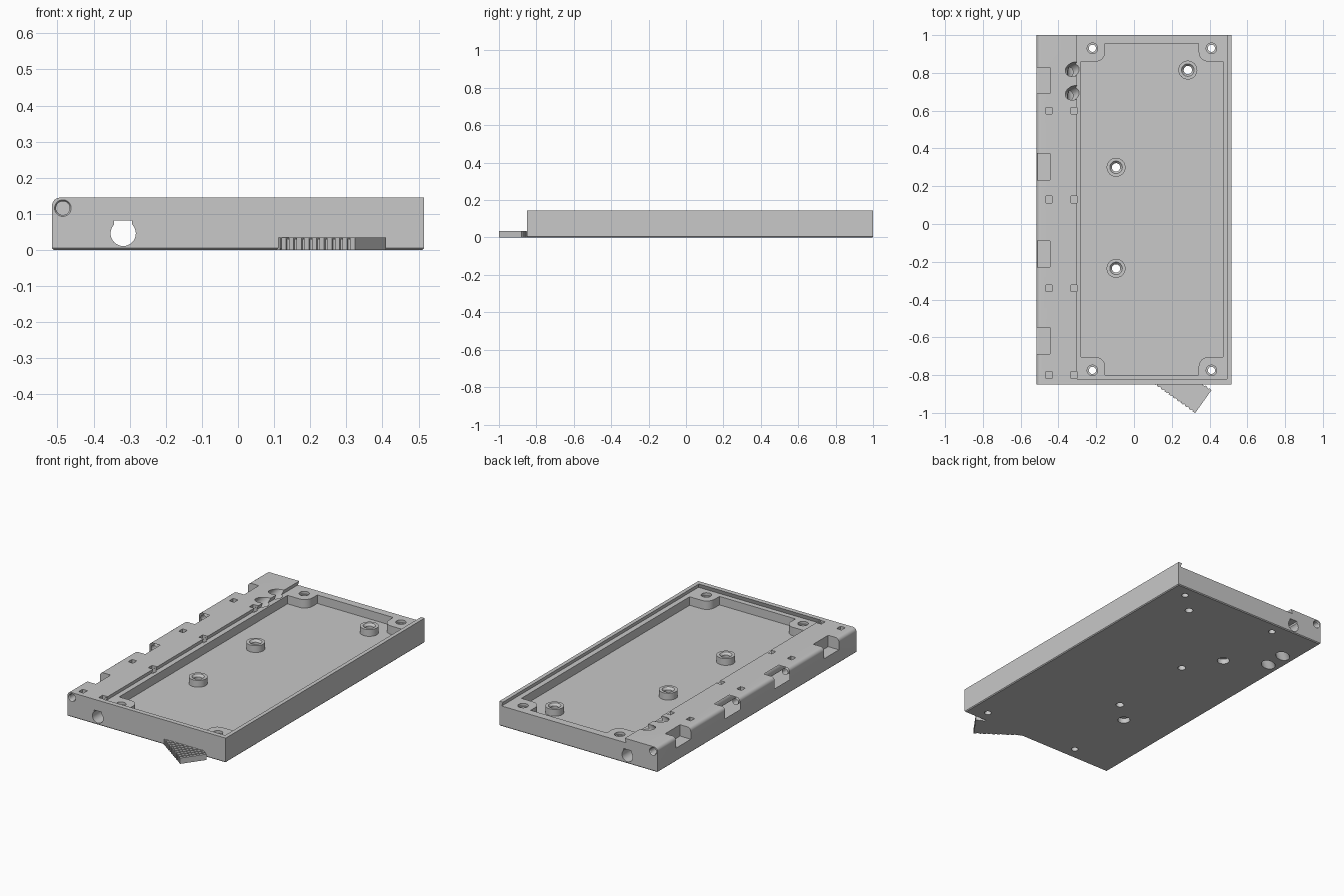
import bpy, bmesh
from math import cos, sin, pi, radians
from mathutils import Vector, Matrix

old = bpy.data.objects.get("Cube")
if old:
    bpy.data.objects.remove(old)

grey = bpy.data.materials.new("matte grey")
grey.use_nodes = True
GREY = (0.58, 0.58, 0.58, 1)
grey.diffuse_color = GREY
grey.node_tree.nodes["Principled BSDF"].inputs["Base Color"].default_value = GREY


def finish(name, bm):
    bmesh.ops.recalc_face_normals(bm, faces=bm.faces)
    mesh = bpy.data.meshes.new(name)
    bm.to_mesh(mesh)
    bm.free()
    mesh.materials.append(grey)
    ob = bpy.data.objects.new(name, mesh)
    bpy.context.collection.objects.link(ob)
    return ob


def add_box(bm, x0, x1, y0, y1, z0, z1):
    size = Matrix.Diagonal((x1 - x0, y1 - y0, z1 - z0, 1))
    mid = Matrix.Translation(((x0 + x1) / 2, (y0 + y1) / 2, (z0 + z1) / 2))
    bmesh.ops.create_cube(bm, size=1, matrix=mid @ size)


def box(name, *bounds):
    bm = bmesh.new()
    add_box(bm, *bounds)
    return finish(name, bm)


def rod(name, a, b, r1, r2=None):
    a, b = Vector(a), Vector(b)
    turn = (b - a).to_track_quat("Z", "Y").to_matrix().to_4x4()
    bm = bmesh.new()
    bmesh.ops.create_cone(bm, cap_ends=True, segments=32, radius1=r1,
                          radius2=r1 if r2 is None else r2, depth=(b - a).length,
                          matrix=Matrix.Translation((a + b) / 2) @ turn)
    return finish(name, bm)


def prism(name, points, z0, z1):
    bm = bmesh.new()
    face = bm.faces.new([bm.verts.new((x, y, z0)) for x, y in points])
    top = bmesh.ops.extrude_face_region(bm, geom=[face])["geom"]
    bmesh.ops.translate(bm, vec=(0, 0, z1 - z0),
                        verts=[v for v in top if isinstance(v, bmesh.types.BMVert)])
    return finish(name, bm)


def combine(target, tool, operation="DIFFERENCE"):
    mod = target.modifiers.new("boolean", "BOOLEAN")
    mod.operation, mod.solver, mod.object = operation, "EXACT", tool
    bpy.ops.object.select_all(action="DESELECT")
    target.select_set(True)
    bpy.context.view_layer.objects.active = target
    bpy.context.view_layer.update()
    bpy.ops.object.modifier_apply(modifier=mod.name)
    bpy.data.objects.remove(tool)


LEFT, RIGHT, FRONT, BACK, TOP = -0.515, 0.515, -0.85, 1.0, 0.145
LEDGE, FLOOR, POST = 0.12, 0.07, 0.11

# Case block: rounded hinge edge, fine bevel round the base
bm = bmesh.new()
add_box(bm, LEFT, RIGHT, FRONT, BACK, 0, TOP)
hinge = [e for e in bm.edges if all(v.co.x < 0 and v.co.z > 0.1 for v in e.verts)]
bmesh.ops.bevel(bm, geom=hinge, offset=0.022, segments=6, profile=0.5, affect="EDGES")
base = [e for e in bm.edges if all(v.co.z < 0.01 for v in e.verts)]
bmesh.ops.bevel(bm, geom=base, offset=0.005, segments=1, affect="EDGES")
case = finish("case", bm)

# Dovetail slot for the arm; its frame runs x from the arm's tip inward
arm_frame = Matrix.Translation((0.367, -0.94, 0)) @ Matrix.Rotation(radians(144.5), 4, "Z")
bm = bmesh.new()
add_box(bm, -0.4, 0.712, -0.5, 0.5, -0.01, 0.037)
for v in bm.verts:
    v.co.y *= 0.226 if v.co.z > 0 else 0.145
bm.transform(arm_frame)
combine(case, finish("arm_slot", bm))

# Undercut lid channel, open at the back
bm = bmesh.new()
add_box(bm, -0.30, 0.49, -0.82, 1.1, LEDGE, TOP + 0.005)
for v in bm.verts:
    if v.co.z < TOP:
        v.co.x += 0.01 if v.co.x > 0 else -0.01
        v.co.y -= 0.01
combine(case, finish("lid_channel", bm))

# Main cavity, leaving rounded screw bosses in the corners
cx, cy, hx, hy, bx, by, r = 0.095, 0.0775, 0.375, 0.8775, 0.2475, 0.7825, 0.05
corner = [(hx, by)]
for i in range(7):
    a = 1.5 * pi - i * pi / 12
    corner.append((bx + r + r * cos(a), by + r + r * sin(a)))
corner.append((bx, hy))
outline = []
for sx, sy in ((1, 1), (-1, 1), (-1, -1), (1, -1)):
    quarter = corner if sx * sy > 0 else corner[::-1]
    outline += [(cx + sx * x, cy + sy * y) for x, y in quarter]
combine(case, prism("cavity", outline, FLOOR, 0.2))

# Corner screw holes with counterbores
for x in (-0.22, 0.41):
    for y in (-0.775, 0.93):
        combine(case, rod("screw_hole", (x, y, -0.1), (x, y, 0.2), 0.019))
        combine(case, rod("counterbore", (x, y, 0.105), (x, y, 0.2), 0.028))

# Mounting posts with chamfered through holes
for x, y in ((0.285, 0.815), (-0.095, 0.30), (-0.095, -0.235)):
    combine(case, rod("post", (x, y, 0.055), (x, y, POST), 0.05), "UNION")
    combine(case, rod("post_hole", (x, y, -0.1), (x, y, 0.2), 0.022))
    combine(case, rod("post_chamfer", (x, y, POST - 0.015), (x, y, POST + 0.002), 0.02, 0.035))

# Long tunnel with a flat-topped mouth, and the hinge pin hole
combine(case, rod("tunnel", (-0.318, -1.1, 0.046), (-0.318, 1.1, 0.046), 0.035))
combine(case, box("tunnel_flat", -0.343, -0.293, -1.2, 1.2, 0.05, 0.082))
combine(case, rod("pin_hole", (-0.485, -1.1, 0.116), (-0.485, 1.1, 0.116), 0.019))
for y, s in ((FRONT, 1), (BACK, -1)):
    combine(case, rod("pin_sink", (-0.485, y - s * 0.003, 0.116),
                      (-0.485, y + s * 0.012, 0.116), 0.025, 0.015))

# Hinge notches and small square sockets along the strip
for y in (0.76, 0.303, -0.158, -0.618):
    combine(case, box("hinge_notch", -0.6, -0.445, y - 0.069, y + 0.069, 0.078, 0.2))
for y in (0.60, 0.13, -0.34, -0.80):
    for x in (-0.449, -0.318):
        combine(case, box("socket", x - 0.016, x + 0.016, y - 0.018, y + 0.018, 0.105, 0.2))

# Slanted cord holes through the strip
for y in (0.83, 0.705):
    combine(case, rod("cord_hole", (-0.295, y, 0.17), (-0.465, y - 0.08, -0.03), 0.036))

# Round blind pockets underneath
for y in (0.51, -0.35):
    combine(case, rod("base_pocket", (-0.22, y, -0.1), (-0.22, y, 0.03), 0.034))

# Arm with grip ribs at its outer end
bm = bmesh.new()
add_box(bm, 0.255, 0.706, -0.075, 0.075, 0, 0.034)
add_box(bm, 0.004, 0.26, -0.07, 0.07, 0, 0.03)
for i in range(10):
    add_box(bm, i * 0.026, i * 0.026 + 0.016, -0.075, 0.075, 0, 0.034)
arm = finish("sliding_arm", bm)
arm.matrix_world = arm_frame

# Smooth the round surfaces, keep edges crisp
bpy.ops.object.select_all(action="DESELECT")
case.select_set(True)
bpy.context.view_layer.objects.active = case
bpy.ops.object.shade_smooth_by_angle(angle=radians(30))
